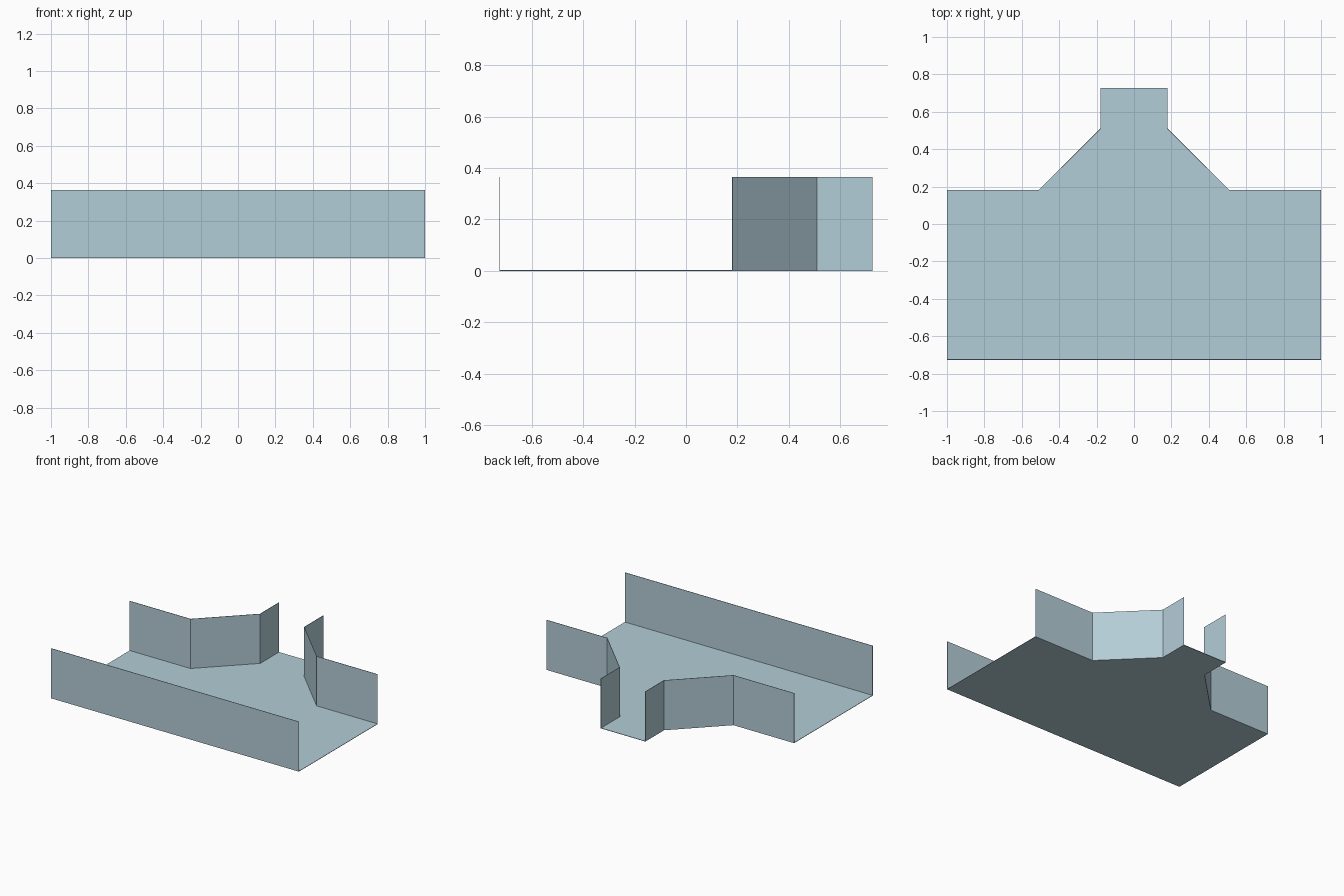
import bpy
import bmesh

old = bpy.data.objects.get("Cube")
if old:
    bpy.data.objects.remove(old, do_unlink=True)

HEIGHT = 0.364
SHEET = 0.003
FRONT, BACK = -0.726, 0.726
RUN_EDGE = 0.182      # rear edge of the main run
BRANCH = 0.18         # half width of the branch
FLARE = 0.51          # where the slanted corners begin and end

steel = bpy.data.materials.new("galvanised_steel")
colour = (0.45, 0.61, 0.68, 1)
steel.use_nodes = True
steel.diffuse_color = colour
steel.node_tree.nodes["Principled BSDF"].inputs["Base Color"].default_value = colour


def sheet_object(name, faces, offset):
    """Thin folded sheet made from a list of corner loops."""
    bm = bmesh.new()
    for corners in faces:
        bm.faces.new([bm.verts.new(c) for c in corners])
    bmesh.ops.remove_doubles(bm, verts=bm.verts, dist=0.0001)
    mesh = bpy.data.meshes.new(name)
    bm.to_mesh(mesh)
    bm.free()
    mesh.materials.append(steel)
    obj = bpy.data.objects.new(name, mesh)
    bpy.context.collection.objects.link(obj)
    solid = obj.modifiers.new("thickness", "SOLIDIFY")
    solid.thickness = SHEET
    solid.offset = offset
    solid.use_even_offset = True
    return obj


def wall(name, path):
    """Upright sheet that follows a path on the floor."""
    faces = [[(*a, 0), (*b, 0), (*b, HEIGHT), (*a, HEIGHT)]
             for a, b in zip(path, path[1:])]
    return sheet_object(name, faces, -1)


# Rear edge of the left half, from the run end to the branch end
left_path = [(1, RUN_EDGE), (FLARE, RUN_EDGE), (BRANCH, FLARE), (BRANCH, BACK)]
right_path = [(-x, y) for x, y in reversed(left_path)]

# Floor in the shape of a tee
outline = [(-1, FRONT), (1, FRONT)] + left_path + right_path
sheet_object("floor", [[(x, y, 0) for x, y in outline]], -1).location.z = 0
bpy.data.objects["floor"].modifiers["thickness"].offset = 1

# Side walls
wall("front_wall", [(-1, FRONT), (1, FRONT)])
wall("left_corner_wall", left_path)
wall("right_corner_wall", right_path)
